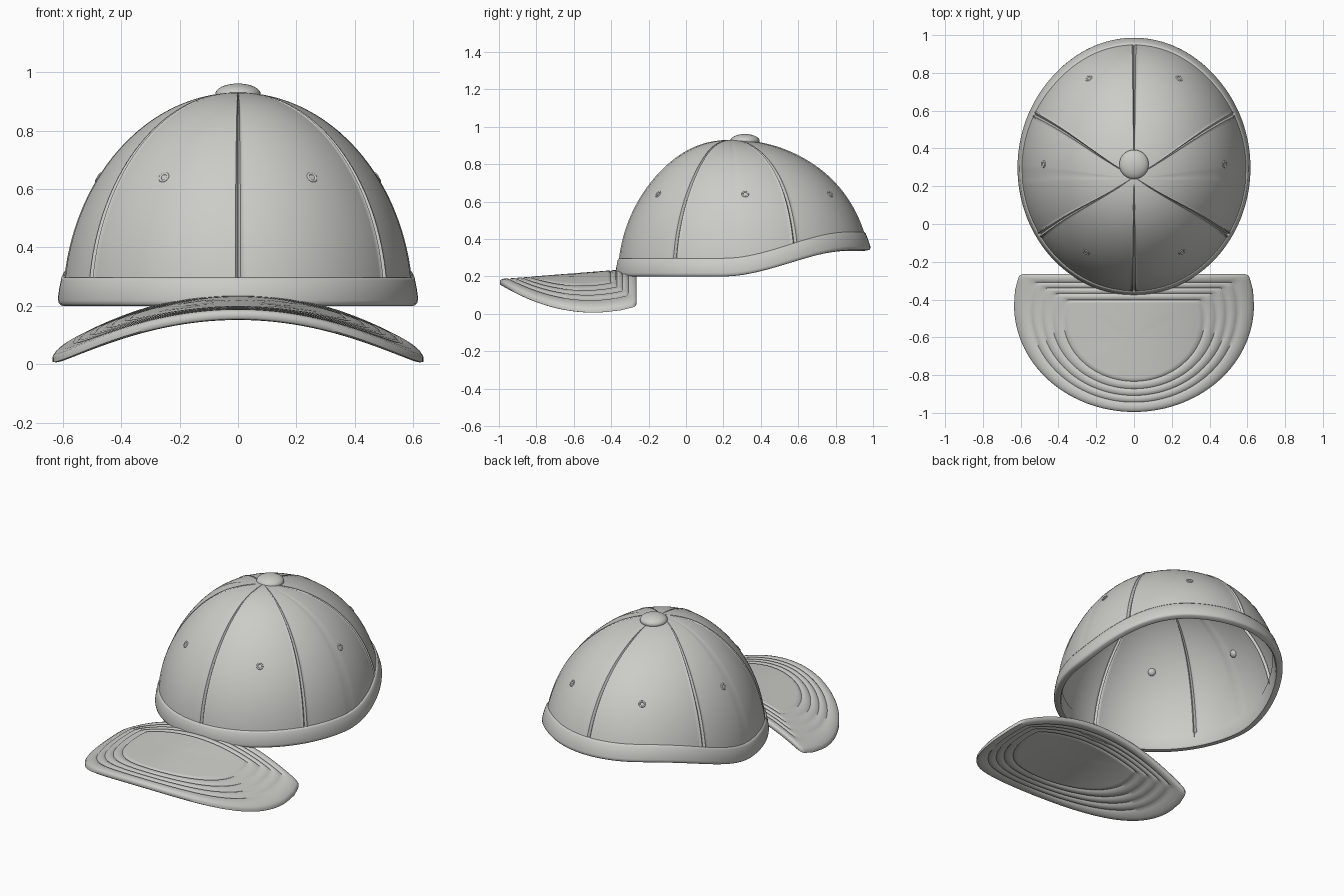
import bpy, bmesh
from math import sin, cos, acos, pi, radians, sqrt
from mathutils import Vector

cube = bpy.data.objects.get("Cube")
if cube:
    bpy.data.objects.remove(cube)

cloth = bpy.data.materials.new("light_grey_cloth")
cloth.use_nodes = True
GREY = (0.6, 0.6, 0.575, 1)
cloth.diffuse_color = GREY
cloth.node_tree.nodes["Principled BSDF"].inputs["Base Color"].default_value = GREY

BASE, HEIGHT, WIDTH, MID_Y = 0.2, 0.73, 0.6, 0.3


def finish(obj):
    obj.data.materials.clear()
    obj.data.materials.append(cloth)
    bpy.ops.object.select_all(action='DESELECT')
    obj.select_set(True)
    bpy.context.view_layer.objects.active = obj
    bpy.ops.object.shade_smooth_by_angle(angle=radians(55))


def loft(name, rows, tube=False):
    """Skin closed rings; either cap both ends or join last ring to first."""
    bm = bmesh.new()
    rings = [[bm.verts.new(p) for p in row] for row in rows]
    pairs = list(zip(rings, rings[1:]))
    if tube:
        pairs.append((rings[-1], rings[0]))
    else:
        bm.faces.new(rings[0])
        bm.faces.new(rings[-1])
    n = len(rings[0])
    for a, b in pairs:
        for i in range(n):
            j = (i + 1) % n
            bm.faces.new((a[i], a[j], b[j], b[i]))
    bmesh.ops.recalc_face_normals(bm, faces=bm.faces)
    mesh = bpy.data.meshes.new(name)
    bm.to_mesh(mesh)
    bm.free()
    obj = bpy.data.objects.new(name, mesh)
    bpy.context.collection.objects.link(obj)
    finish(obj)


# Crown surface: egg-shaped dome, longer at the back
def depth(theta):
    return 0.66 if sin(theta) < 0 else 0.685


def normal(theta, phi):
    return Vector((cos(theta) * sin(phi) / WIDTH, sin(theta) * sin(phi) / depth(theta),
                   cos(phi) / HEIGHT)).normalized()


def dome(theta, phi, offset=0.0):
    p = Vector((WIDTH * cos(theta) * sin(phi),
                MID_Y - 0.05 * cos(phi) ** 6 + depth(theta) * sin(theta) * sin(phi),
                BASE + HEIGHT * cos(phi)))
    return p + normal(theta, phi) * offset


def rim(theta):
    y = MID_Y + depth(theta) * sin(theta)
    t = min(1, max(0, (y - 0.2) / 0.7))
    return BASE + 0.14 * t * t * (3 - 2 * t)


def phi_at(theta, above_rim):
    return acos((rim(theta) + above_rim - BASE) / HEIGHT)


# Columns crowd together at the six panel seams
SEAMS = [-90, -33, 25, 90, 155, 213, 270]
COLS, ROWS = 40, 72
RELIEF = {0: -0.009, 1: -0.002, 2: 0.004, 3: 0.003}
columns = []
for panel, (a, b) in enumerate(zip(SEAMS, SEAMS[1:])):
    for i in range(COLS):
        u = i / COLS
        u -= 0.7 * sin(2 * pi * u) / (2 * pi)
        k = min(i, COLS - i)
        relief = RELIEF.get(k, 0)
        if k == COLS // 2 and panel in (1, 4):
            relief = -0.003
        columns.append((radians(a + (b - a) * u), relief, k == 3))


def crown_row(r, inset):
    ring = []
    for theta, relief, stitch in columns:
        phi = 0.015 + (phi_at(theta, 0.06) - 0.015) * r / ROWS
        if stitch and r % 2:
            relief = 0
        ring.append(dome(theta, phi, relief * min(1, 3 * sin(phi)) - inset))
    return ring


loft("crown", [crown_row(r, 0) for r in range(ROWS + 1)]
     + [crown_row(r, 0.02) for r in range(ROWS, -1, -1)])

# Sweatband: rounded strip that follows the rim, height above rim and offset
BAND = [(0.098, -0.006), (0.096, 0.004), (0.085, 0.010), (0.05, 0.014), (0.018, 0.017),
        (0.006, 0.015), (0, 0.008), (0, -0.02), (0.01, -0.026), (0.09, -0.024)]
loft("sweatband", [[dome(th, phi_at(th, h), off) for th, _, _ in columns]
                   for h, off in BAND], tube=True)


# Bill: arched half-round plate with rows of stitching
def bill_outline():
    pts = [(0.635 * cos(a), -0.43 + 0.565 * sin(a))
           for a in (radians(d) for d in range(-180, 1, 3))]
    corner = [(0.63, -0.35), (0.614, -0.29), (0.606, -0.273), (0.59, -0.266)]
    back = [(0.57 - 1.14 * i / 30, -0.265) for i in range(31)]
    return pts + corner + back + [(-x, y) for x, y in reversed(corner)]


OUTLINE = bill_outline()
BILL_Y = -0.6


def bill_ring(scale, drop):
    ring = []
    for x, y in OUTLINE:
        x, y = x * scale, BILL_Y + (y - BILL_Y) * scale
        top = 0.24 + 0.078 * (y + 0.3) - 0.48 * x * x
        ring.append((x, y, top - drop))
    return ring


steps = [(0.03, 0), (0.15, 0), (0.3, 0), (0.45, 0), (0.54, 0)]
for groove in (0.59, 0.69, 0.78, 0.87):
    steps += [(groove - 0.02, 0), (groove, 0.007), (groove + 0.02, 0)]
steps += [(0.95, 0), (0.985, 0.003)]
THICK = 0.036
loft("bill", [bill_ring(s, d) for s, d in steps]
     + [bill_ring(1, 0.011), bill_ring(1, THICK - 0.009)]
     + [bill_ring(s, THICK - d) for s, d in reversed(steps)])

# Top button
bpy.ops.mesh.primitive_uv_sphere_add(segments=32, ring_count=16, location=(0, 0.315, 0.925))
button = bpy.context.object
button.name = "top_button"
button.scale = (0.078, 0.078, 0.036)
finish(button)

# Eyelets: a stitched ring outside and a small knot inside each panel
EYE_PHI = acos((0.64 - BASE) / HEIGHT)
for n, deg in enumerate((-58, 2, 60, 120, 178, 238)):
    th = radians(deg)
    facing = normal(th, EYE_PHI).to_track_quat('Z', 'Y').to_euler()
    bpy.ops.mesh.primitive_torus_add(major_radius=0.015, minor_radius=0.005, major_segments=20,
                                     minor_segments=8, rotation=facing,
                                     location=dome(th, EYE_PHI, -0.001))
    bpy.context.object.name = f"eyelet_ring_{n + 1}"
    finish(bpy.context.object)
    bpy.ops.mesh.primitive_uv_sphere_add(segments=16, ring_count=8, rotation=facing,
                                         location=dome(th, EYE_PHI, -0.02))
    knot = bpy.context.object
    knot.name = f"eyelet_knot_{n + 1}"
    knot.scale = (0.022, 0.022, 0.014)
    finish(knot)
